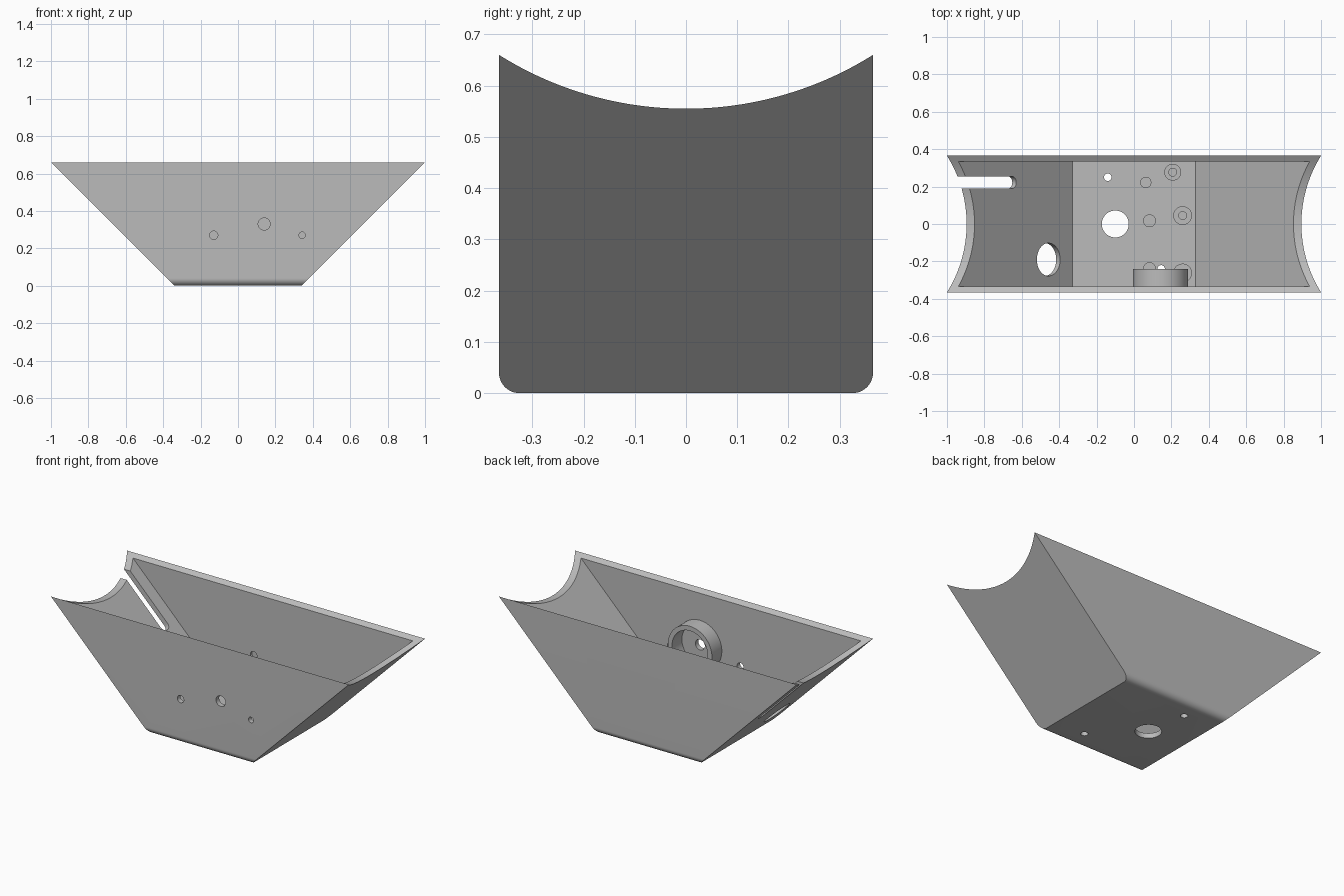
import bpy, bmesh
from math import sin, cos, pi, radians, asin, sqrt
from mathutils import Matrix, Vector

if "Cube" in bpy.data.objects:
    bpy.data.objects.remove(bpy.data.objects["Cube"])

HALF_Y, TOP, FOOT, WALL = 0.365, 0.66, 0.34, 0.03
IN_Y = HALF_Y - WALL
IN_FOOT = FOOT + WALL - WALL * sqrt(2)   # inner floor half length

grey = bpy.data.materials.new("plain grey")
grey.use_nodes = True
grey.diffuse_color = (0.5, 0.5, 0.5, 1)
grey.node_tree.nodes["Principled BSDF"].inputs["Base Color"].default_value = (0.5, 0.5, 0.5, 1)

# Frames mapping a flat profile (u, v) and its extrusion w to x, y, z
FRAMES = {
    "x": Matrix(((0, 0, 1), (1, 0, 0), (0, 1, 0))).to_4x4(),
    "y": Matrix(((1, 0, 0), (0, 0, 1), (0, 1, 0))).to_4x4(),
    "z": Matrix.Identity(4),
}


def make(name, bm, frame):
    bm.transform(frame)
    bmesh.ops.recalc_face_normals(bm, faces=bm.faces)
    mesh = bpy.data.meshes.new(name)
    bm.to_mesh(mesh)
    bm.free()
    mesh.materials.append(grey)
    ob = bpy.data.objects.new(name, mesh)
    bpy.context.collection.objects.link(ob)
    return ob


def prism(name, points, frame, low, high):
    bm = bmesh.new()
    face = bm.faces.new([bm.verts.new((u, v, low)) for u, v in points])
    ext = bmesh.ops.extrude_face_region(bm, geom=[face])["geom"]
    verts = [e for e in ext if isinstance(e, bmesh.types.BMVert)]
    bmesh.ops.translate(bm, verts=verts, vec=(0, 0, high - low))
    return make(name, bm, frame)


def arc(u, v, r, start, end, steps):
    angles = [radians(start + (end - start) * i / steps) for i in range(steps + 1)]
    return [(u + r * cos(a), v + r * sin(a)) for a in angles]


def circle(u, v, r, sides=48):
    return arc(u, v, r, 0, 360, sides)[:-1]


def rect(u0, u1, v0, v1):
    return [(u0, v0), (u1, v0), (u1, v1), (u0, v1)]


def tube(name, u, v, outer, inner, frame, low, high, sides=48):
    bm = bmesh.new()
    loops = [[bm.verts.new((p, q, w)) for p, q in circle(u, v, r, sides)]
             for r, w in ((outer, low), (outer, high), (inner, high), (inner, low))]
    for k in range(4):
        a, b = loops[k], loops[(k + 1) % 4]
        for i in range(sides):
            j = (i + 1) % sides
            bm.faces.new((a[i], a[j], b[j], b[i]))
    return make(name, bm, frame)


def boolean(target, cutter, operation="DIFFERENCE"):
    cutter.hide_render = True
    mod = target.modifiers.new("cut", "BOOLEAN")
    mod.operation, mod.object, mod.solver = operation, cutter, "EXACT"
    bpy.context.view_layer.update()
    graph = bpy.context.evaluated_depsgraph_get()
    mesh = bpy.data.meshes.new_from_object(target.evaluated_get(graph))
    target.modifiers.clear()
    target.data = mesh
    bpy.data.objects.remove(cutter)


# Shell: section with rounded bottom edges and a hollow curved top
sag, radius = 0.105, 0.04
big = (HALF_Y ** 2 + sag ** 2) / (2 * sag)
swing = asin(HALF_Y / big) * 180 / pi
section = (arc(-HALF_Y + radius, radius, radius, 180, 270, 12)
           + arc(HALF_Y - radius, radius, radius, 270, 360, 12)
           + arc(0, TOP - sag + big, big, 270 + swing, 270 - swing, 64))
shell = prism("trough_shell", section, FRAMES["x"], -1.1, 1.1)


def trapezoid(foot, low, high):
    wide = foot + high - low
    return [(-foot, low), (foot, low), (wide, high), (-wide, high)]


boolean(shell, prism("envelope", trapezoid(FOOT, 0, 0.8), FRAMES["y"], -0.5, 0.5), "INTERSECT")
boolean(shell, prism("cavity", trapezoid(IN_FOOT, WALL, 0.9), FRAMES["y"], -IN_Y, IN_Y))

# Strap slots through both long walls
for s in (-1, 1):
    boolean(shell, prism("strap_slot", rect(s * 0.632 - 0.213, s * 0.632 + 0.213, 0.565, 0.62),
                         FRAMES["y"], -0.5, 0.5))

# Front wall: tilted window, round holes, group of four
window = [(-0.37, 0.44), (-0.52, 0.29), (-0.32, 0.09), (-0.17, 0.24)]
boolean(shell, prism("window", window, FRAMES["y"], -0.5, -0.2))
fixings = [(-0.33, 0.47), (-0.13, 0.27)]
holes = [(x, z, 0.022) for x, z in fixings] + [(0.14, 0.33, 0.032)]
holes += [(x, z, 0.017) for x in (0.343, 0.413) for z in (0.27, 0.39)]
for x, z, r in holes:
    boolean(shell, prism("front_hole", circle(x, z, r), FRAMES["y"], -0.5, -0.2))

# Shallow matching recesses inside the back wall
for x, z in fixings:
    boolean(shell, prism("back_recess", circle(x, z, 0.022), FRAMES["y"], 0.3, IN_Y + 0.015))

# Floor holes
for x, y, r in ((-0.1, 0, 0.072), (-0.14, 0.25, 0.02), (0.145, -0.24, 0.02)):
    boolean(shell, prism("floor_hole", circle(x, y, r), FRAMES["z"], -0.1, 0.1))


# Sloping end: round hole and a slot open at the rim
def slope_frame(x, y):
    z = WALL - x - IN_FOOT
    return Matrix.Translation(Vector((x, y, z))) @ Matrix.Rotation(radians(45), 4, "Y")


boolean(shell, prism("end_hole", circle(0, 0, 0.088, 64), slope_frame(-0.457, -0.19), -0.1, 0.1))
slot = arc(0, 0, 0.033, -90, 90, 24) + [(-0.8, 0.033), (-0.8, -0.033)]
boolean(shell, prism("end_slot", slot, slope_frame(-0.653, 0.222), -0.1, 0.1))

parts = [shell]

# Collar around the front hole
parts.append(tube("front_collar", 0.142, 0.33, 0.148, 0.12, FRAMES["y"], -IN_Y - 0.01, -0.24, 64))

# Floor standoffs with screw holes, and plain pegs
for i, (x, y, r) in enumerate(((0.207, 0.277, 0.045), (0.26, 0.045, 0.05), (0.26, -0.262, 0.05))):
    parts.append(tube(f"standoff_{i + 1}", x, y, r, 0.021, FRAMES["z"], WALL - 0.01, 0.08))
for i, (x, y, r) in enumerate(((0.063, 0.222, 0.03), (0.083, 0.017, 0.034), (0.083, -0.238, 0.034))):
    parts.append(prism(f"peg_{i + 1}", circle(x, y, r), FRAMES["z"], WALL - 0.01, 0.06))

# Smooth shading with sharp edges kept
bpy.ops.object.select_all(action="DESELECT")
for ob in parts:
    ob.select_set(True)
bpy.context.view_layer.objects.active = shell
bpy.ops.object.shade_smooth_by_angle(angle=radians(30))
